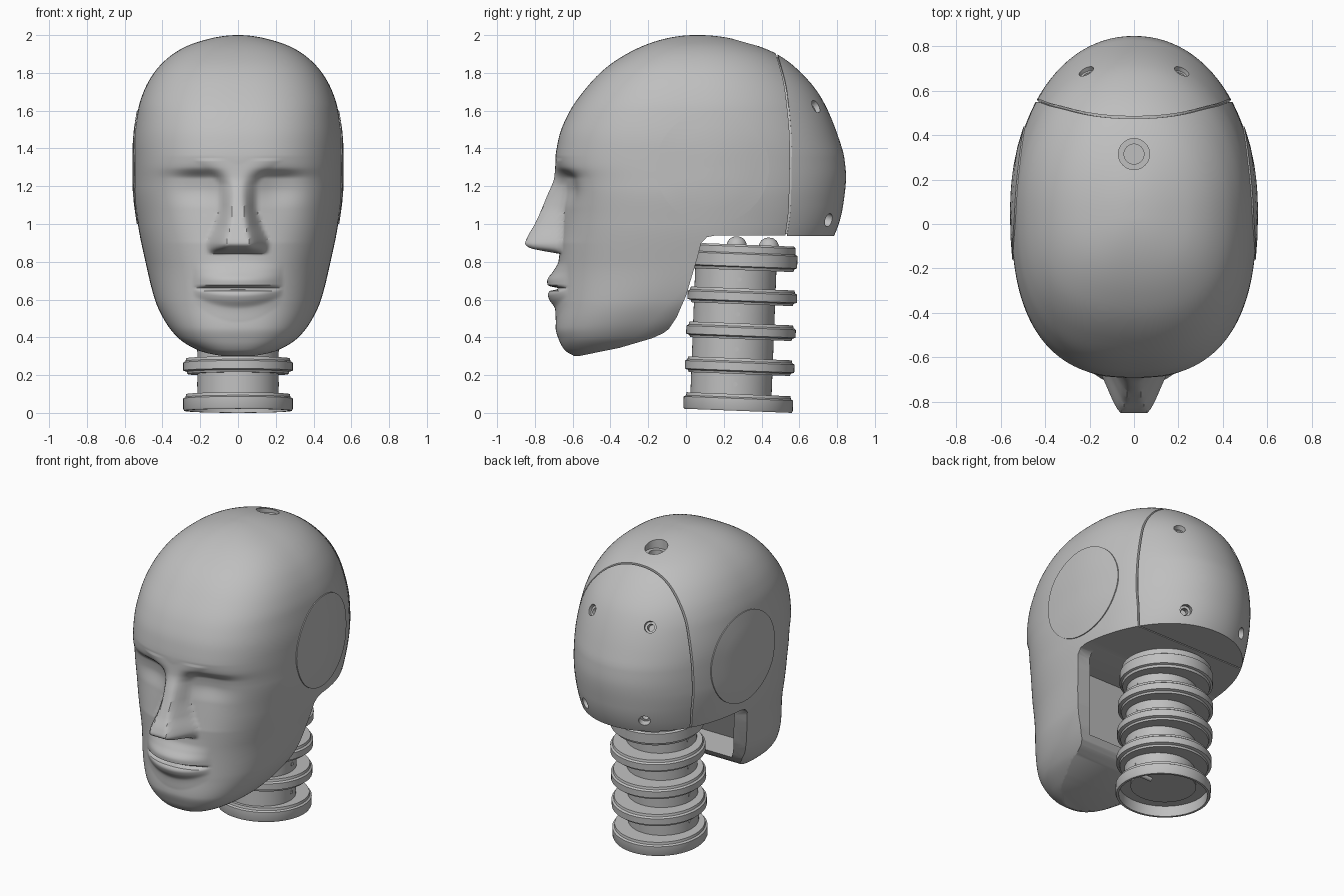
import bpy, bmesh, math
from math import sin, cos, pi, sqrt
from mathutils import Matrix, Vector

if "Cube" in bpy.data.objects:
    bpy.data.objects.remove(bpy.data.objects["Cube"])

grey = bpy.data.materials.new("matte_grey")
grey.use_nodes = True
grey.diffuse_color = (0.52, 0.52, 0.52, 1)
grey.node_tree.nodes["Principled BSDF"].inputs["Base Color"].default_value = (0.52, 0.52, 0.52, 1)


def smooth_curve(points, key=lambda v: v):
    """Monotone cubic through (position, value) points."""
    pts = sorted((key(p), v) for p, v in points)
    xs, ys = zip(*pts)
    d = [(ys[i + 1] - ys[i]) / (xs[i + 1] - xs[i]) for i in range(len(xs) - 1)]
    m = [d[0]] + [2 * a * b / (a + b) if a * b > 0 else 0 for a, b in zip(d, d[1:])] + [d[-1]]

    def f(p):
        x = min(max(key(p), xs[0]), xs[-1])
        i = max(j for j in range(len(d)) if j == 0 or xs[j] <= x)
        h = xs[i + 1] - xs[i]
        t = (x - xs[i]) / h
        return (ys[i] * (1 + 2 * t) * (1 - t) ** 2 + m[i] * h * t * (1 - t) ** 2
                + ys[i + 1] * t * t * (3 - 2 * t) + m[i + 1] * h * t * t * (t - 1))
    return f


def from_top(z):
    return sqrt(max(0, 2 - z))


# Head outlines by height
front = smooth_curve([(2, .05), (1.95, -.21), (1.9, -.315), (1.83, -.42), (1.73, -.52), (1.57, -.63),
                      (1.45, -.675), (1.32, -.693), (1.2, -.675), (1.05, -.665), (.85, -.67),
                      (.57, -.68), (.45, -.69), (.38, -.67), (.33, -.64), (.3, -.59)], from_top)
back = smooth_curve([(2, .07), (1.98, .25), (1.95, .36), (1.9, .48), (1.8, .61), (1.67, .715),
                     (1.45, .81), (1.35, .838), (1.25, .847), (1.1, .832), (.94, .785), (.7, .5),
                     (.45, .15), (.3, -.1)], from_top)
width = smooth_curve([(2, 0), (1.98, .155), (1.94, .275), (1.88, .37), (1.8, .445), (1.7, .5),
                      (1.6, .53), (1.4, .552), (1.2, .552), (1, .53), (.8, .49), (.6, .44),
                      (.5, .395), (.4, .32), (.33, .21), (.3, .12)], from_top)
middle = smooth_curve([(.3, -.4), (.5, -.17), (.8, .06), (2, .06)])

# Face features by height
nose_ridge = smooth_curve([(1.34, -.69), (1.25, -.697), (1.15, -.735), (1, -.8), (.93, -.84),
                           (.895, -.852), (.875, -.83), (.84, -.66)])
nose_flat = smooth_curve([(.84, .065), (.9, .06), (1, .038), (1.2, .02), (1.34, .03)])
nose_base = smooth_curve([(.84, .16), (.89, .165), (1, .125), (1.1, .1), (1.2, .1), (1.27, .15), (1.34, .24)])
lips = smooth_curve([(.84, 0), (.8, -.004), (.75, -.03), (.7, -.06), (.675, -.058), (.658, .005),
                     (.645, -.045), (.625, -.054), (.6, -.045), (.55, -.012), (.48, 0)])
socket = smooth_curve([(1.36, 0), (1.3, .012), (1.24, .06), (1.19, .06), (1.08, .028), (.9, 0)])
FRONT_POWER, BACK_POWER = 2.55, 2.1


def side_x(y, z):
    """Half width of the head at depth y and height z."""
    mid = middle(z)
    n, end = (FRONT_POWER, front(z)) if y < mid else (BACK_POWER, back(z))
    t = min(1, abs((y - mid) / (end - mid)))
    return width(z) * (1 - t ** n) ** (1 / n)


def sculpt(x, y, z):
    """Depth of the face with sockets, lips and nose."""
    ax = abs(x)
    y += socket(z) * math.exp(-((ax - .2) / .15) ** 2)
    taper = max(0, 1 - (ax / .235) ** 2)
    lip_z = z if z > .66 else .66 - (.66 - z) / (.4 + .6 * taper)
    y += lips(lip_z) * taper
    if .84 < z < 1.34:
        t = (nose_base(z) - ax) / (nose_base(z) - nose_flat(z))
        t = min(1, max(0, t))
        t = .5 * t + .5 * t * t * (3 - 2 * t)
        y += (min(nose_ridge(z), y) - y) * t
    return y


def head_ring(z):
    w, mid, ring = width(z), middle(z), []
    for n, end, power, sign in ((110, front(z), FRONT_POWER, 1), (50, back(z), BACK_POWER, -1)):
        for i in range(n):
            s = sign * sin((2 * i / n - 1) * pi / 2)
            y = mid + (end - mid) * max(0, 1 - abs(s) ** power) ** (1 / power)
            ring.append((w * s, sculpt(w * s, y, z) if sign > 0 else y, z))
    return ring


def smooth(ob, angle=35):
    bpy.ops.object.select_all(action='DESELECT')
    ob.select_set(True)
    bpy.context.view_layer.objects.active = ob
    bpy.ops.object.shade_smooth_by_angle(angle=math.radians(angle))


def loft(name, rings, move=None):
    """Closed skin over a stack of equal rings."""
    bm = bmesh.new()
    rows = [[bm.verts.new(p) for p in r] for r in rings]
    n = len(rows[0])
    for a, b in zip(rows, rows[1:]):
        for i in range(n):
            bm.faces.new((a[i], a[(i + 1) % n], b[(i + 1) % n], b[i]))
    bm.faces.new(rows[0][::-1])
    bm.faces.new(rows[-1])
    bmesh.ops.triangulate(bm, faces=[f for f in bm.faces if len(f.verts) > 4])
    bmesh.ops.recalc_face_normals(bm, faces=bm.faces[:])
    if bm.calc_volume(signed=True) < 0:
        bmesh.ops.reverse_faces(bm, faces=bm.faces[:])
    if move:
        bm.transform(move)
    me = bpy.data.meshes.new(name)
    bm.to_mesh(me)
    bm.free()
    me.materials.append(grey)
    ob = bpy.data.objects.new(name, me)
    bpy.context.collection.objects.link(ob)
    smooth(ob)
    return ob


def lathe(name, profile, move=None, n=64):
    return loft(name, [[(r * cos(2 * pi * i / n), r * sin(2 * pi * i / n), z) for i in range(n)]
                       for r, z in profile], move)


def carve(ob, cutter):
    """Cut one shape out; a solver that loses the body is passed over."""
    mod = ob.modifiers.new("carve", 'BOOLEAN')
    mod.operation, mod.object = 'DIFFERENCE', cutter
    for solver in ('MANIFOLD', 'EXACT', 'FLOAT'):
        mod.solver = solver
        bpy.context.view_layer.update()
        body = ob.evaluated_get(bpy.context.evaluated_depsgraph_get())
        result = bpy.data.meshes.new_from_object(body)
        if len(result.polygons) > len(ob.data.polygons) / 2:
            ob.data = result
            break
    ob.modifiers.clear()
    bpy.data.objects.remove(cutter)


# Head skin
heights = [.3 + i * 1.1 / 140 for i in range(140)]
heights += [2 - (sqrt(.6) * (1 - i / 50) + .01 * i / 50) ** 2 for i in range(50)]
head = loft("head", [head_ring(z) for z in heights])

# Neck opening behind the jaw and under the skull, with a recess inside the jaw
jaw_line = [(-.62, .29), (-.35, .345), (-.18, .395), (-.12, .422), (-.09, .445), (-.05, .505), (0, .62),
            (.06, .82), (.08, .9), (.11, .93), (.16, .94), (1, .935), (1, .1), (-.62, .1)]
carve(head, loft("neck_opening", [[(x, y, z) for y, z in jaw_line] for x in (-1, 1)]))
recess = []
for i in range(11):
    z = .48 + i * .0455
    y = -.3 + .4 * (z - .48)
    w = side_x(y, z) - .085
    recess.append([(-w, y, z), (w, y, z), (w, .4, z), (-w, .4, z)])
carve(head, loft("jaw_recess", recess))

# Groove around and under the back cap
seam = smooth_curve([(.9, .525), (1.1, .55), (1.4, .555), (1.7, .53), (1.9, .48), (2, .44)])
low, high = 1.5, 2.0
for _ in range(40):
    z = (low + high) / 2
    low, high = (z, high) if back(z) > seam(z) else (low, z)
path = [(0, low)]
for k in range(1, 45):
    z = low - (low - .9) * (k / 44) ** 2
    path.append((side_x(seam(z), z), z))
path = [(-x, z) for x, z in path[:0:-1]] + path
carve(head, loft("cap_groove", [[(x * s, seam(z) + d, 1.2 + (z - 1.2) * s)
                                 for s, d in ((.977, -.005), (.977, .005), (1.03, .005), (1.03, -.005))]
                                for x, z in path]))
carve(head, loft("underside_groove", [[(x, seam(.94) + d, z) for d, z in
                                       ((-.004, .9), (.004, .9), (.004, .948), (-.004, .948))]
                                      for x in (-.6, .6)]))

# Stepped hole in the crown and four bolt holes in the back cap
carve(head, lathe("crown_hole", [(.045, 1.8), (.045, 1.92), (.07, 1.92), (.07, 2.1)],
                  Matrix.Translation((0, .315, 0)), 40))
for side in (-1, 1):
    for spot, aim in (((.22, .7, 1.63), (.3, .75, .5)), ((.22, .755, 1.02), (.4, .85, -.25))):
        turn = Vector((side * aim[0], aim[1], aim[2])).to_track_quat('Z', 'Y').to_matrix().to_4x4()
        place = Matrix.Translation((side * spot[0], spot[1], spot[2])) @ turn
        carve(head, lathe("bolt_hole", [(.022, -.09), (.022, -.04), (.036, -.04), (.036, .1)], place, 24))
smooth(head)

# Thin ear discs lying on the sides
for side, name in ((1, "left_ear_disc"), (-1, "right_ear_disc")):
    rings = []
    for r, rise in ((.3, -.008), (.3, .006), (.22, .006), (.14, .006), (.07, .006), (.01, .006)):
        ring = []
        for i in range(72):
            y, z = .14 + r * cos(i * pi / 36), 1.3 + r * sin(i * pi / 36)
            ring.append((side * (side_x(y, z) + rise), y, z))
        rings.append(ring)
    loft(name, rings)

# Neck, leaning slightly back
lean = Matrix.Translation((0, .275, .011)) @ Matrix.Rotation(math.radians(-2.2), 4, 'X')


def on_neck(x, y, z):
    return lean @ Matrix.Translation((x, y, z))


lathe("neck_base", [(.15, .06), (.2, .06), (.2, .07), (.27, .07), (.27, 0), (.285, 0), (.29, .01),
                    (.29, .065), (.278, .072), (.275, .088), (.15, .088)], on_neck(0, 0, 0))
for i in range(3):
    lathe("neck_ring_%d" % (i + 1), [(.1, 0), (.268, 0), (.272, .012), (.29, .018), (.29, .06),
                                     (.278, .068), (.274, .083), (.1, .083)],
          on_neck(0, 0, .195 + i * .185))
lathe("neck_top_plate", [(.1, 0), (.265, 0), (.27, .015), (.284, .02), (.284, .085), (.272, .092),
                         (.272, .125), (.262, .135), (.1, .135)], on_neck(0, 0, .745))
lathe("neck_core", [(.215, .075), (.215, .8)], on_neck(0, -.04, 0))
for i in range(4):
    lathe("neck_pin_%d" % (i + 1), [(.012, -.217), (.012, .217)],
          on_neck(0, -.02, .14 + i * .185) @ Matrix.Rotation(pi / 2, 4, 'Y'), 16)
lathe("base_pin", [(.014, 0), (.014, .12)],
      on_neck(.14, .05, .04) @ Matrix.Rotation(pi / 2, 4, 'Y'), 16)

# Bolts joining the neck to the skull
for i, (x, y) in enumerate(((-.14, -.04), (.14, -.04), (-.1, .13), (.1, .13))):
    lathe("neck_bolt_%d" % (i + 1), [(.055, .865), (.052, .885), (.042, .905), (.025, .918), (.01, .922)],
          on_neck(x, y, 0), 24)
